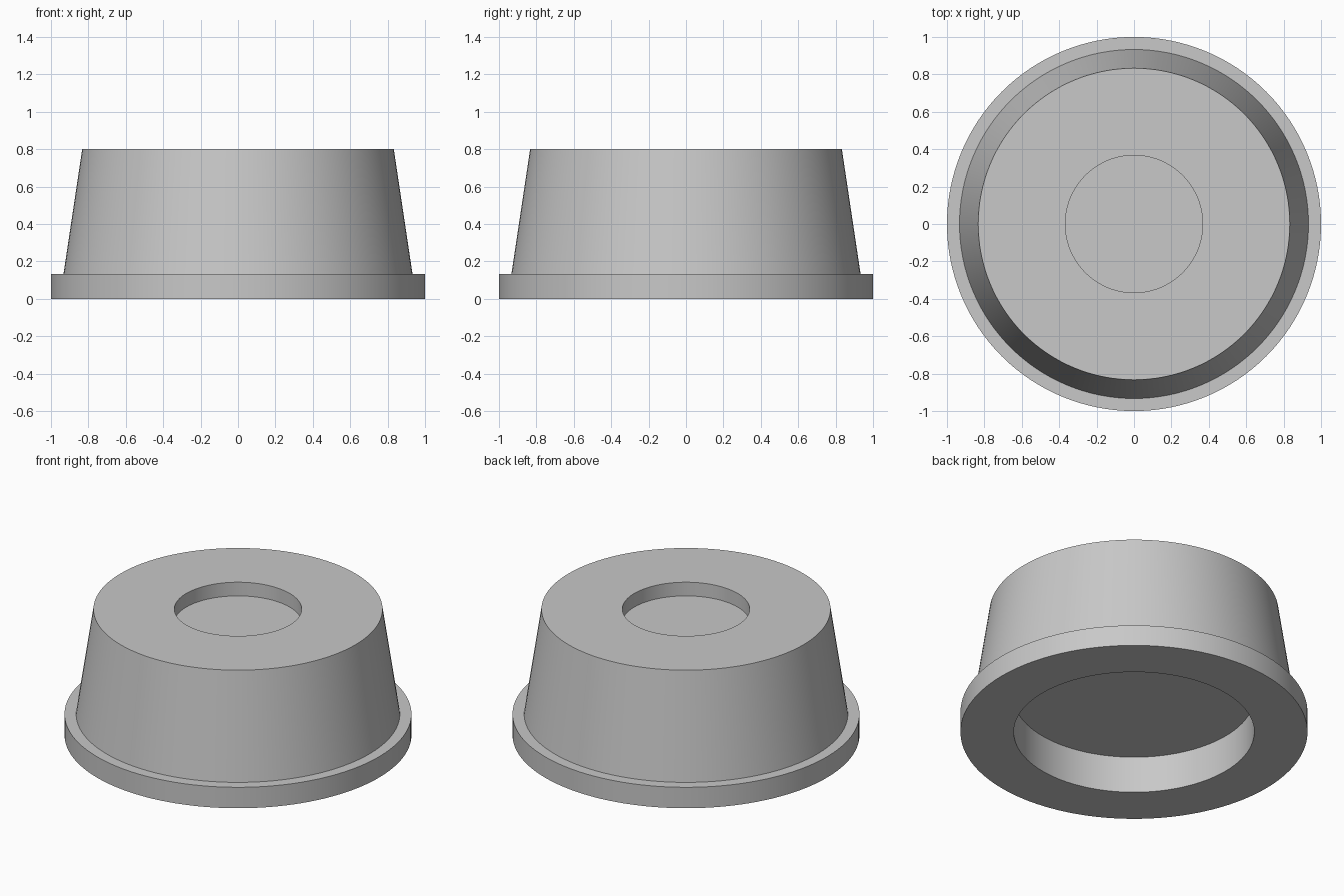
import bpy
import bmesh
import math

cube = bpy.data.objects.get("Cube")
if cube:
    bpy.data.objects.remove(cube, do_unlink=True)

SEGMENTS = 128

# Single plain grey
grey = bpy.data.materials.new("plain grey")
grey.use_nodes = True
colour = (0.58, 0.58, 0.58, 1)
grey.diffuse_color = colour
grey.node_tree.nodes["Principled BSDF"].inputs["Base Color"].default_value = colour


def lathe(name, profile):
    """Revolve (radius, z) points, from axis to axis, into a closed solid."""
    bm = bmesh.new()
    rings = []
    for r, z in profile:
        ring = []
        for i in range(SEGMENTS):
            a = math.tau * i / SEGMENTS
            ring.append(bm.verts.new((r * math.cos(a), r * math.sin(a), z)))
        rings.append(ring)
    for low, high in zip(rings, rings[1:]):
        for i in range(SEGMENTS):
            j = (i + 1) % SEGMENTS
            bm.faces.new((low[i], low[j], high[j], high[i]))
    bm.faces.new(rings[0])
    bm.faces.new(rings[-1])
    bmesh.ops.recalc_face_normals(bm, faces=bm.faces)
    mesh = bpy.data.meshes.new(name)
    bm.to_mesh(mesh)
    bm.free()
    mesh.materials.append(grey)
    obj = bpy.data.objects.new(name, mesh)
    bpy.context.collection.objects.link(obj)
    bpy.ops.object.select_all(action="DESELECT")
    obj.select_set(True)
    bpy.context.view_layer.objects.active = obj
    bpy.ops.object.shade_smooth_by_angle(angle=math.radians(30))
    return obj


# Tapered foot with a base flange, a wide socket below and a shallow recess on top
lathe("flanged_foot", [
    (0.693, 0.233),   # socket ceiling
    (0.693, 0.0),     # socket mouth
    (1.0, 0.0),       # flange
    (1.0, 0.133),
    (0.933, 0.133),   # tapered wall
    (0.833, 0.8),
    (0.367, 0.8),     # recess mouth
    (0.367, 0.713),   # recess floor
])
